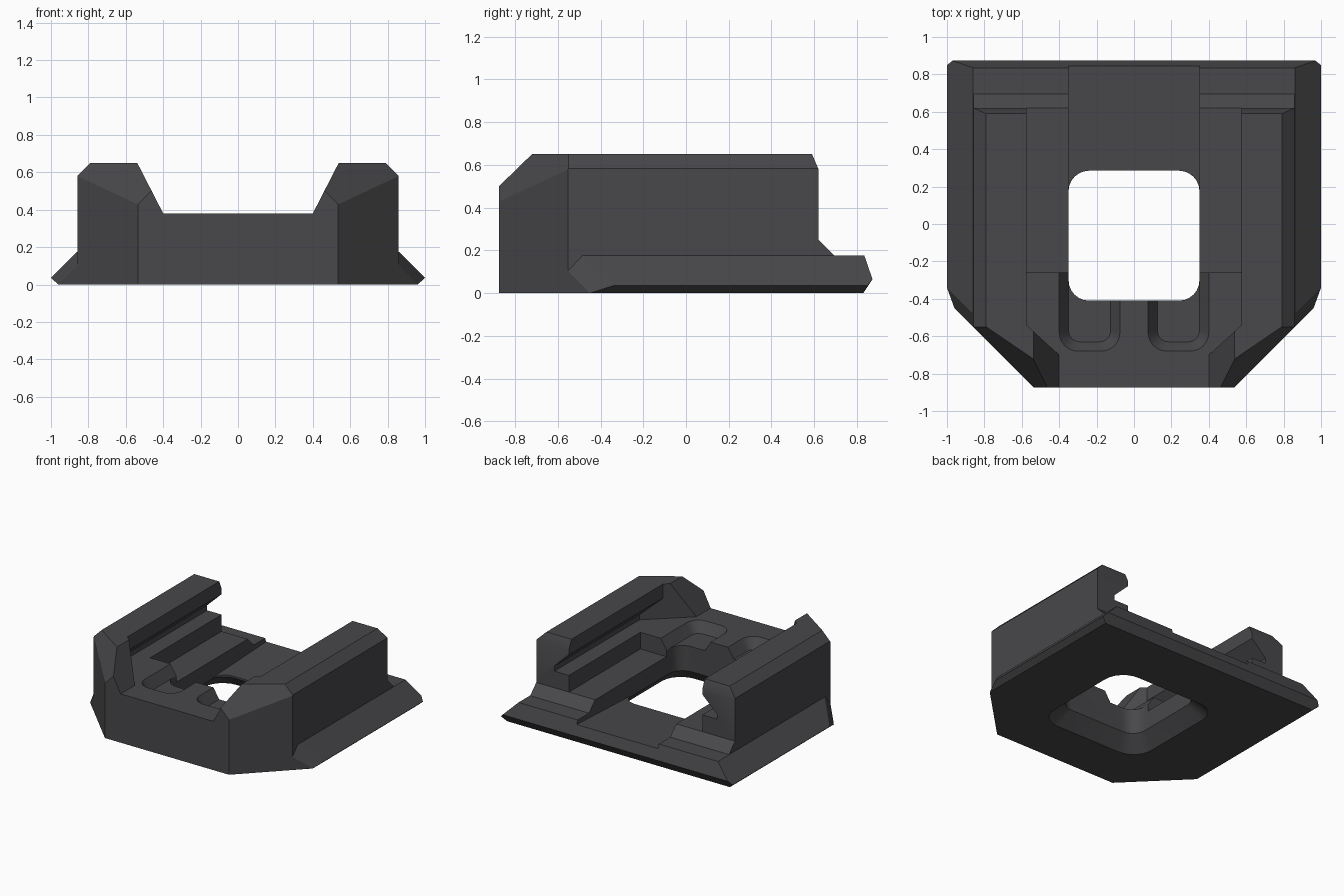
import bpy, bmesh, math
from mathutils import Vector

if "Cube" in bpy.data.objects:
    bpy.data.objects.remove(bpy.data.objects["Cube"])

mat = bpy.data.materials.new("charcoal plastic")
mat.diffuse_color = (0.065, 0.065, 0.07, 1)
mat.use_nodes = True
mat.node_tree.nodes["Principled BSDF"].inputs["Base Color"].default_value = mat.diffuse_color


def hull(name, points, planes=()):
    """Convex solid from points, trimmed by (point, outward normal) planes."""
    bm = bmesh.new()
    for p in points:
        bm.verts.new(p)
    bmesh.ops.convex_hull(bm, input=bm.verts[:])
    for co, no in planes:
        bmesh.ops.bisect_plane(bm, geom=bm.verts[:] + bm.edges[:] + bm.faces[:],
                               plane_co=co, plane_no=no, clear_outer=True)
        keep = [v.co.copy() for v in bm.verts]
        bm.clear()
        for c in keep:
            bm.verts.new(c)
        bmesh.ops.remove_doubles(bm, verts=bm.verts[:], dist=1e-5)
        bmesh.ops.convex_hull(bm, input=bm.verts[:])
    loose = [v for v in bm.verts if not v.link_faces]
    bmesh.ops.delete(bm, geom=loose, context='VERTS')
    bmesh.ops.dissolve_limit(bm, angle_limit=0.005, verts=bm.verts[:], edges=bm.edges[:])
    bmesh.ops.recalc_face_normals(bm, faces=bm.faces[:])
    me = bpy.data.meshes.new(name)
    bm.to_mesh(me)
    bm.free()
    me.materials.append(mat)
    ob = bpy.data.objects.new(name, me)
    bpy.context.collection.objects.link(ob)
    return ob


def along_x(half, profile):
    return [(s * half, y, z) for s in (-1, 1) for y, z in profile]


def box(x, y0, y1, z0, z1):
    return along_x(x, [(y0, z0), (y1, z0), (y1, z1), (y0, z1)])


def round_rect(x0, x1, y0, y1, r, z, n=6):
    pts = []
    for k, (cx, cy) in enumerate([(x1 - r, y1 - r), (x0 + r, y1 - r),
                                  (x0 + r, y0 + r), (x1 - r, y0 + r)]):
        for i in range(n + 1):
            a = math.pi / 2 * (k + i / n)
            pts.append((cx + r * math.cos(a), cy + r * math.sin(a), z))
    return pts


def both(co, no):
    """The same trimming plane on the left and right side."""
    return [(Vector((s * co[0], co[1], co[2])), Vector((s * no[0], no[1], no[2])))
            for s in (1, -1)]


def combine(target, other, op):
    m = target.modifiers.new(op, 'BOOLEAN')
    m.operation, m.object, m.solver = op, other, 'EXACT'
    bpy.context.view_layer.objects.active = target
    bpy.ops.object.modifier_apply(modifier=m.name)
    bpy.data.objects.remove(other)


corner = both((0.86, -0.55, 0), (1, -1, 0))

# Upper body with chamfered front corners and top edges
body = hull("mounting_shoe",
            along_x(0.857, [(-0.875, 0), (0.62, 0), (0.62, 0.58), (0.59, 0.65), (-0.875, 0.65)]),
            corner + both((0.86, 0, 0.58), (1, 0, 1))
            + both((0.54, -0.87, 0.43), (0.32, -0.47, 0.32)))

# Base flange with bevelled rim
rim = [(0.96, 0.83, 0), (1.0, 0.85, 0.035), (0.97, 0.873, 0.065), (0.86, 0.835, 0.175)]
flange = hull("flange", [(s * x, yy, z) for x, y, z in rim for s in (-1, 1) for yy in (y, -0.7)],
              corner + both((0.86, -0.55, 0.10), (0.0145, -0.0075, 0.007)))
combine(body, flange, 'UNION')

# Sloped sill behind the rails
sill = hull("sill", along_x(0.857, [(0.4, 0.1), (0.695, 0.1), (0.695, 0.175),
                                    (0.62, 0.25), (0.4, 0.25)]))
combine(body, sill, 'UNION')


def slot(x, y, z):
    return [(s * px, py, z) for s in (-1, 1) for px, py in ((x, 1.0), (x, y), (0.40, -0.70))]


# Undercut slide slot between the rails, and its open front neck
cutters = [
    hull("undercut", slot(0.70, -0.4257, 0.38) + slot(0.70, -0.4257, 0.42)
         + slot(0.575, -0.54, 0.54)),
    hull("slot_mouth", slot(0.575, -0.54, 0.50) + slot(0.575, -0.54, 0.9)),
    hull("front_neck", [(s * x, y, z) for s in (-1, 1) for y in (-1.1, -0.5)
                        for x, z in ((0.40, 0.38), (0.40, 0.57), (0.60, 0.77))]),
    # Lower floor and central rear channel
    hull("low_floor", box(0.575, -0.26, 1.0, 0.25, 0.45)),
    hull("rear_channel", along_x(0.35, [(1.0, 0.15), (0.48, 0.15), (0.1, 0.11),
                                        (0.1, 0.41), (1.0, 0.41)])),
    # Rounded opening, flared on the underside
    hull("opening", round_rect(-0.35, 0.35, -0.41, 0.285, 0.11, -0.1)
         + round_rect(-0.35, 0.35, -0.41, 0.285, 0.11, 0.6)),
    hull("flare", round_rect(-0.46, 0.46, -0.52, 0.395, 0.17, -0.01)
         + round_rect(-0.345, 0.345, -0.405, 0.28, 0.11, 0.11)),
]
# Two bevelled pockets in front of the opening
for s in (-1, 1):
    low = round_rect(0.125, 0.35, -0.63, -0.1, 0.06, 0.30)
    top = round_rect(0.075, 0.40, -0.68, -0.1, 0.10, 0.38)
    lid = [(x, y, 0.45) for x, y, z in top]
    cutters.append(hull("pocket", [(s * x, y, z) for x, y, z in low + top + lid]))

for c in cutters:
    combine(body, c, 'DIFFERENCE')

bpy.ops.object.select_all(action='DESELECT')
body.select_set(True)
bpy.context.view_layer.objects.active = body
bpy.ops.object.shade_smooth_by_angle(angle=math.radians(25))
